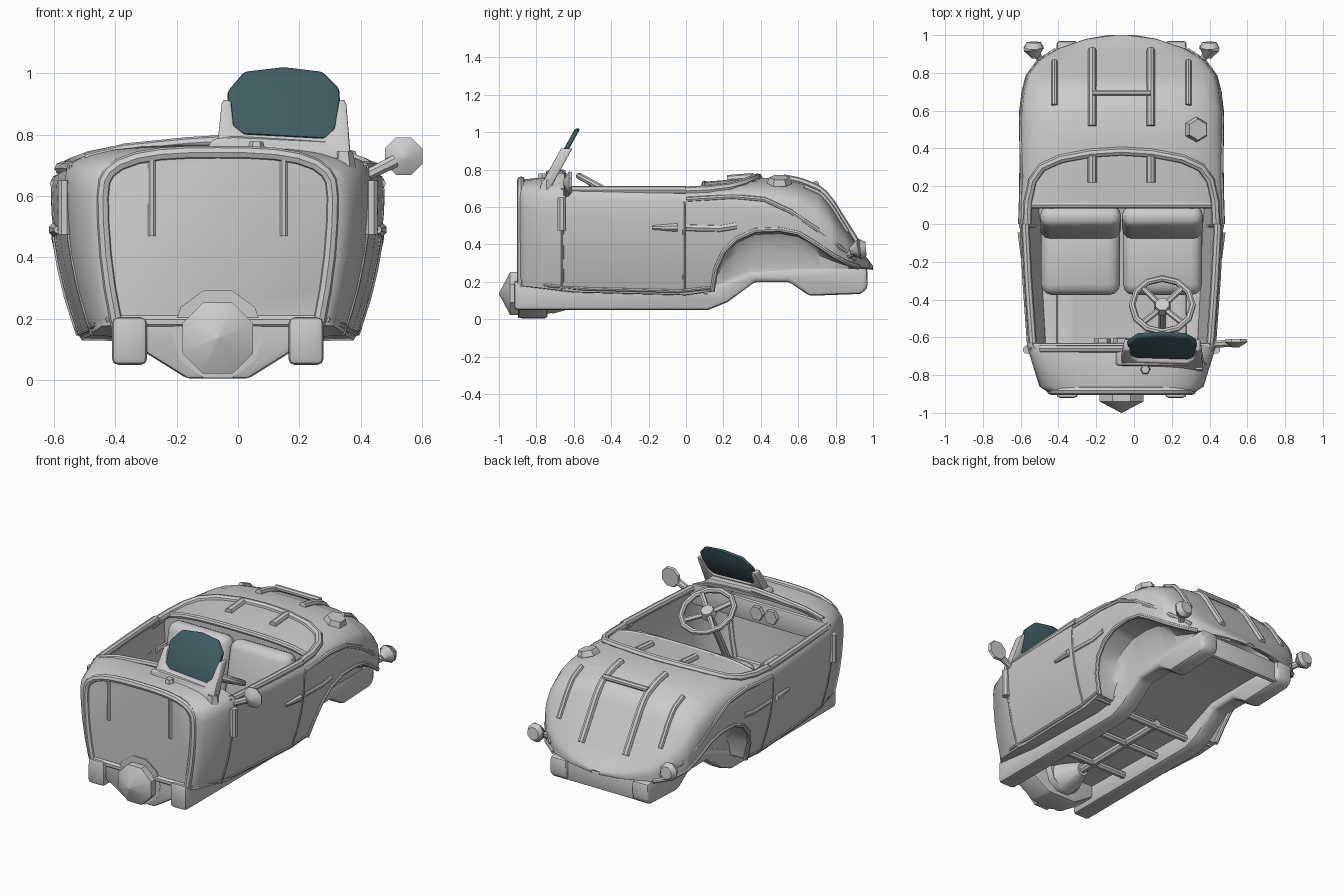
import bpy, bmesh, math
from mathutils import Vector, Matrix

if "Cube" in bpy.data.objects:
    bpy.data.objects.remove(bpy.data.objects["Cube"])

CX = -0.066          # body centreline; parts are built around x = 0 then shifted

# ---- body shape curves along y ----
W = [(-.89, .39), (-.86, .435), (-.65, .5), (-.3, .525), (0, .54), (.6, .535), (.72, .52), (.79, .5),
     (.87, .435), (.93, .335), (.98, .185), (1, .03)]
ZT = [(-.89, .745), (-.65, .77), (-.62, .76), (0, .725), (.1, .735), (.35, .755), (.5, .755),
      (.61, .735), (.72, .69), (.77, .63), (.82, .55), (.93, .375), (1, .285)]
ZS = [(-.89, .6), (-.65, .64), (0, .63), (.4, .6), (.6, .55), (.77, .45), (.87, .37), (.95, .3), (1, .276)]
ZB = [(-.89, .18), (-.6, .145), (0, .13), (.14, .15), (.16, .27), (.2, .36), (.27, .43), (.37, .475),
      (.5, .48), (.6, .46), (.7, .4), (.78, .345), (.86, .3), (.92, .28), (1, .27)]
ZI = [(-.89, .18), (.14, .15), (.35, .25), (.62, .265), (1, .265)]


def lerp(table, y):
    for (a, u), (b, v) in zip(table, table[1:]):
        if y <= b:
            return u + (v - u) * max(0, (y - a) / (b - a))
    return table[-1][1]


def top_z(x, y):
    f = min(1, abs(x) / lerp(W, y))
    return lerp(ZS, y) + (lerp(ZT, y) - lerp(ZS, y)) * (1 - f ** 3) ** (1 / 3)


def side_x(y, z):
    w, zs, zt = lerp(W, y), lerp(ZS, y), lerp(ZT, y)
    if z <= zs:
        return w * (1 - .18 * ((zs - z) / .5) ** 2)
    return w * (1 - min(1, (z - zs) / (zt - zs)) ** 3) ** (1 / 3)


def section(y):
    w, zs, zb = lerp(W, y), lerp(ZS, y), lerp(ZB, y)
    xi = min(.335, w * .75)
    zi = min(lerp(ZI, y), zb - .006)
    # domed wheel well, then side, then crowned top
    half = [(xi, zi), (xi + .01, zi + (zb - zi) * .6), (xi + .05, zb - (zb - zi) * .1)]
    for t in (0, .06, .3, .55, .8):
        z = zb + (zs - zb) * t
        half.append((side_x(y, z), z))
    half += [(w * f, top_z(w * f, y)) for f in (1, .985, .94, .85, .7, .5, .25)]
    return [(-x, y, z) for x, z in half] + [(0, y, lerp(ZT, y))] + [(x, y, z) for x, z in reversed(half)]


# ---- helpers ----
def finish(name, bm, normals=True):
    if normals:
        bmesh.ops.recalc_face_normals(bm, faces=bm.faces)
    me = bpy.data.meshes.new(name)
    bm.to_mesh(me)
    bm.free()
    ob = bpy.data.objects.new(name, me)
    bpy.context.collection.objects.link(ob)
    return ob


def bevel(ob, width, seg=2):
    m = ob.modifiers.new("bevel", "BEVEL")
    m.width, m.segments = width, seg
    return ob


def prism(name, pts, axis, lo, hi):
    """Outline in (y,z) extruded along x, or in (x,z) extruded along y."""
    put = (lambda p, d: (d, *p)) if axis == "x" else (lambda p, d: (p[0], d, p[1]))
    bm = bmesh.new()
    a, b = [[bm.verts.new(put(p, d)) for p in pts] for d in (lo, hi)]
    bm.faces.new(a)
    bm.faces.new(b[::-1])
    for i in range(len(pts)):
        j = (i + 1) % len(pts)
        bm.faces.new((a[i], b[i], b[j], a[j]))
    return finish(name, bm)


def rod(name, p, q, r1, r2=None, n=8):
    p, q = Vector(p), Vector(q)
    d = q - p
    mat = Matrix.Translation((p + q) / 2) @ d.to_track_quat("Z", "Y").to_matrix().to_4x4() \
        @ Matrix.Rotation(math.pi / n, 4, "Z")
    bm = bmesh.new()
    bmesh.ops.create_cone(bm, cap_ends=True, segments=n, radius1=r1, radius2=r1 if r2 is None else r2,
                          depth=d.length, matrix=mat)
    return finish(name, bm)


def box(name, c, size, bev=0, tilt=0, seg=2):
    bm = bmesh.new()
    bmesh.ops.create_cube(bm, size=1, matrix=Matrix.Translation(c) @ Matrix.Rotation(tilt, 4, "X")
                          @ Matrix.Diagonal((*size, 1)))
    ob = finish(name, bm)
    return bevel(ob, bev, seg) if bev else ob


def tube(name, pts, r, closed=False):
    cu = bpy.data.curves.new(name, "CURVE")
    cu.dimensions, cu.bevel_depth, cu.bevel_resolution, cu.use_fill_caps = "3D", r, 2, True
    sp = cu.splines.new("POLY")
    sp.points.add(len(pts) - 1)
    for s, p in zip(sp.points, pts):
        s.co = (*p, 1)
    sp.use_cyclic_u = closed
    ob = bpy.data.objects.new(name, cu)
    bpy.context.collection.objects.link(ob)
    return ob


def span(a, b, n):
    return [a + (b - a) * i / (n - 1) for i in range(n)]


# ---- body shell with cockpit opening ----
ys = sorted({y for t in (W, ZT, ZS, ZB) for y, _ in t} | {-.64, .96, .9, .44})
bm = bmesh.new()
rows = [[bm.verts.new(p) for p in section(y)] for y in ys]
for y0, y1, a, b in zip(ys, ys[1:], rows, rows[1:]):
    for j in range(len(a) - 1):
        mid = (a[j].co + a[j + 1].co) / 2
        if y0 >= -.641 and y1 <= .101 and abs(mid.x) < .93 * lerp(W, y0) and mid.z > .6:
            continue
        bm.faces.new((a[j], a[j + 1], b[j + 1], b[j]))
bm.faces.new(rows[0][::-1])
shell = finish("body_shell", bm, normals=False)
sol = shell.modifiers.new("thickness", "SOLIDIFY")
sol.thickness, sol.offset = .02, -1

# ---- floor, bulkhead, dash ----
prism("floor", [(-.88, .165), (.12, .15), (.36, .25), (.94, .25), (.94, .27), (.35, .27), (.12, .17), (-.88, .185)],
      "x", -.34, .34)
prism("rear_bulkhead", [(x * .97, z - .012) for x, y, z in section(.11)], "y", .1, .115)
box("dashboard", (0, -.645, .655), (.94, .03, .13), .01)
for x in (-.1, .0):
    rod("gauge", (x, -.635, .665), (x, -.605, .665), .045, n=6)
tube("passenger_cowl_roll", [(-.43, -.66, .72), (-.3, -.66, .752), (-.1, -.66, .772), (.06, -.66, .782)], .02)
bevel(prism("driver_cowl", [(-.04, .74), (-.02, .785), (.05, .795), (.36, .78), (.43, .72)], "y", -.75, -.645), .015)

# ---- front panel bead, ribs and gearbox housing ----
tube("front_panel_bead", [(s[0] * .96, -.882, s[2] - .003) for s in section(-.89)[3:-3]], .022)
rod("front_panel_sill", (-.33, -.882, .19), (.33, -.882, .19), .022)
for s in (-1, 1):
    rod("front_panel_rib", (s * .215, -.886, .47), (s * .215, -.886, .72), .013)
bevel(prism("front_crossmember", [(-.34, .2), (-.3, .13), (-.1, .005), (.1, .005), (.3, .13), (.34, .2)],
            "y", -.895, -.74), .015)
rod("gearbox_collar", (0, -.897, .15), (0, -.7, .15), .15, .12, 10)
rod("gearbox_flange", (0, -.88, .137), (0, -.94, .137), .125)
rod("gearbox_cone", (0, -.94, .137), (0, -1, .137), .125, .002)
rod("gearbox_tail", (0, -.7, .13), (0, -.55, .11), .11, .04)

# ---- chassis ----
rail = [(-.92, .05), (.12, .05), (.22, .09), (.37, .2), (.55, .2), (.66, .125), (.93, .135), (.97, .16), (.97, .275),
        (.6, .275), (.35, .26), (.12, .17), (-.86, .19), (-.92, .21)]
for s in (-1, 1):
    bevel(prism("chassis_rail", rail, "x", s * .23, s * .345), .02)
box("rear_chassis_panel", (0, .93, .205), (.6, .03, .13), .01)
rod("drive_shaft", (0, -.6, .11), (0, .14, .12), .025)
for y, z in ((-.45, .11), (-.15, .11), (.12, .11)):
    rod("crossmember", (-.26, y, z), (.26, y, z), .022)

# ---- seats ----
for s in (-1, 1):
    box("seat_cushion", (s * .217, -.19, .27), (.42, .37, .17), .06, .06, 3)
    box("seat_back", (s * .217, .01, .5), (.43, .12, .4), .055, -.2, 3)

# ---- trim on both sides ----
for s in (-1, 1):
    tube("cockpit_side_rail", [(s * (side_x(y, .6) - .03), y, .69) for y in span(-.63, 0, 5)], .022)
    tube("wheel_arch_lip", [(s * (side_x(y, z) - .004), y, z) for y, z in ZB[3:14]], .014)
    tube("fender_line", [(s * (side_x(y, z) - .006), y, z) for y, z in
                         ((0, .64), (.25, .655), (.42, .64), (.56, .575), (.7, .48), (.82, .385), (.9, .32))], .014)
    tube("fender_moulding", [(s * (side_x(y, z) - .012), y, z) for y, z in ((0, .49), (.18, .485), (.27, .5))], .022)
    for name, y in (("door_front_seam", -.66), ("door_rear_seam", -.01)):
        tube(name, [(s * (side_x(y, z) - .003), y, z) for z in span(.15, .7, 8)], .008)
    tube("door_lower_line", [(s * (side_x(y, lerp(ZB, y) + .02) - .003), y, lerp(ZB, y) + .02)
                             for y in span(-.88, .13, 7)], .01)
    rod("door_hinge", (s * .5, -.665, .475), (s * .5, -.665, .65), .023)
    rod("door_handle", (s * .522, -.18, .49), (s * .528, -.045, .49), .012, .024)
    # tail lights
    rod("tail_light_stem", (s * .42, .86, .34), (s * .465, .92, .37), .02)
    rod("tail_light_bowl", (s * .455, .88, .365), (s * .465, .93, .375), .02, .058)
    rod("tail_light_lens", (s * .465, .93, .375), (s * .465, .962, .378), .058, .04)
    # deck ribs
    for name, x, a, b, r in (("deck_rib", .155, .52, .92, .022), ("deck_front_rib", .155, .22, .36, .024),
                             ("deck_side_rib", .355, .63, .86, .016)):
        tube(name, [(s * x, y, top_z(x, y) + .003) for y in span(a, b, 12)], r)
rod("deck_cross_bar", (-.155, .695, top_z(0, .695) + .022), (.155, .695, top_z(0, .695) + .022), .017)

# ---- rear cockpit roll ----
arc = [(-.5, -.0), (-.495, .12), (-.47, .23), (-.42, .3), (-.32, .345), (-.16, .375), (0, .385)]
arc += [(-x, y) for x, y in arc[-2::-1]]
tube("cockpit_rear_roll", [(x, y, top_z(x, y)) for x, y in arc], .024)
tube("deck_front_edge", [(x, .1, top_z(x, .1) - .012) for x in span(-.48, .48, 11)], .018)

# ---- fuel cap and cowl caps ----
rod("fuel_cap_neck", (.396, .5, .68), (.396, .5, .735), .045, n=6)
rod("fuel_cap", (.396, .5, .725), (.405, .5, .758), .068, .055, n=6)
rod("cowl_cap", (.126, -.77, .745), (.126, -.77, .778), .03, .022, n=6)
rod("cowl_mount", (.41, -.745, .69), (.41, -.745, .745), .042, .03, n=6)

# ---- windscreen, sheared to lean back ----
frame = [(-.22, .74), (-.203, .905), (-.195, .915), (-.172, .91), (-.165, .83), (-.13, .802), (.13, .788), (.165, .82),
         (.178, .91), (.195, .915), (.203, .9), (.218, .72)]
glass = [(-.18, .86), (-.165, .82), (-.13, .802), (.13, .788), (.165, .8), (.185, .86), (.18, .95), (.125, 1.005),
         (0, 1.02), (-.13, 1.005), (-.185, .94)]
for name, pts, t in (("windscreen_frame", frame, .03), ("windscreen_glass", glass, .014)):
    ob = prism(name, [(x + .216, z) for x, z in pts], "y", -.7 - t, -.7 + t)
    for v in ob.data.vertices:
        v.co.y += (v.co.z - .8) * .55
    bevel(ob, .01)
mat = bpy.data.materials.new("tinted_glass")
mat.diffuse_color = (.05, .11, .125, 1)
mat.use_nodes = True
mat.node_tree.nodes["Principled BSDF"].inputs["Base Color"].default_value = mat.diffuse_color
ob.data.materials.append(mat)

# ---- steering wheel, four spokes and column ----
c, nrm = Vector((.216, -.43, .69)), Vector((0, .47, .88)).normalized()
u, v = Vector((1, 0, 0)), nrm.cross(Vector((1, 0, 0)))
ring = lambda a, r: c + (u * math.cos(a) + v * math.sin(a)) * r
tube("steering_rim", [ring(i * math.tau / 12, .16) for i in range(12)], .018, True)
for i in range(4):
    a = math.pi / 4 + i * math.pi / 2
    rod("steering_spoke", c - nrm * .02, ring(a, .158), .016, n=6)
rod("steering_hub", c - nrm * .03, c + nrm * .012, .048, .038)
rod("steering_column", c, c - nrm * .42, .022)

# ---- side mirror ----
rod("mirror_arm", (.46, -.64, .655), (.58, -.63, .715), .018, .022)
rod("mirror_back", (.606, -.655, .73), (.606, -.625, .73), .015, .066)
rod("mirror_face", (.606, -.625, .73), (.606, -.61, .73), .066, .06)

# ---- turn curves to meshes, shade, shift to the model's centre ----
for o in list(bpy.context.scene.objects):
    o.select_set(True)
    o.location.x += CX
bpy.context.view_layer.objects.active = shell
bpy.ops.object.convert(target="MESH")
bpy.ops.object.shade_smooth_by_angle(angle=math.radians(42))
